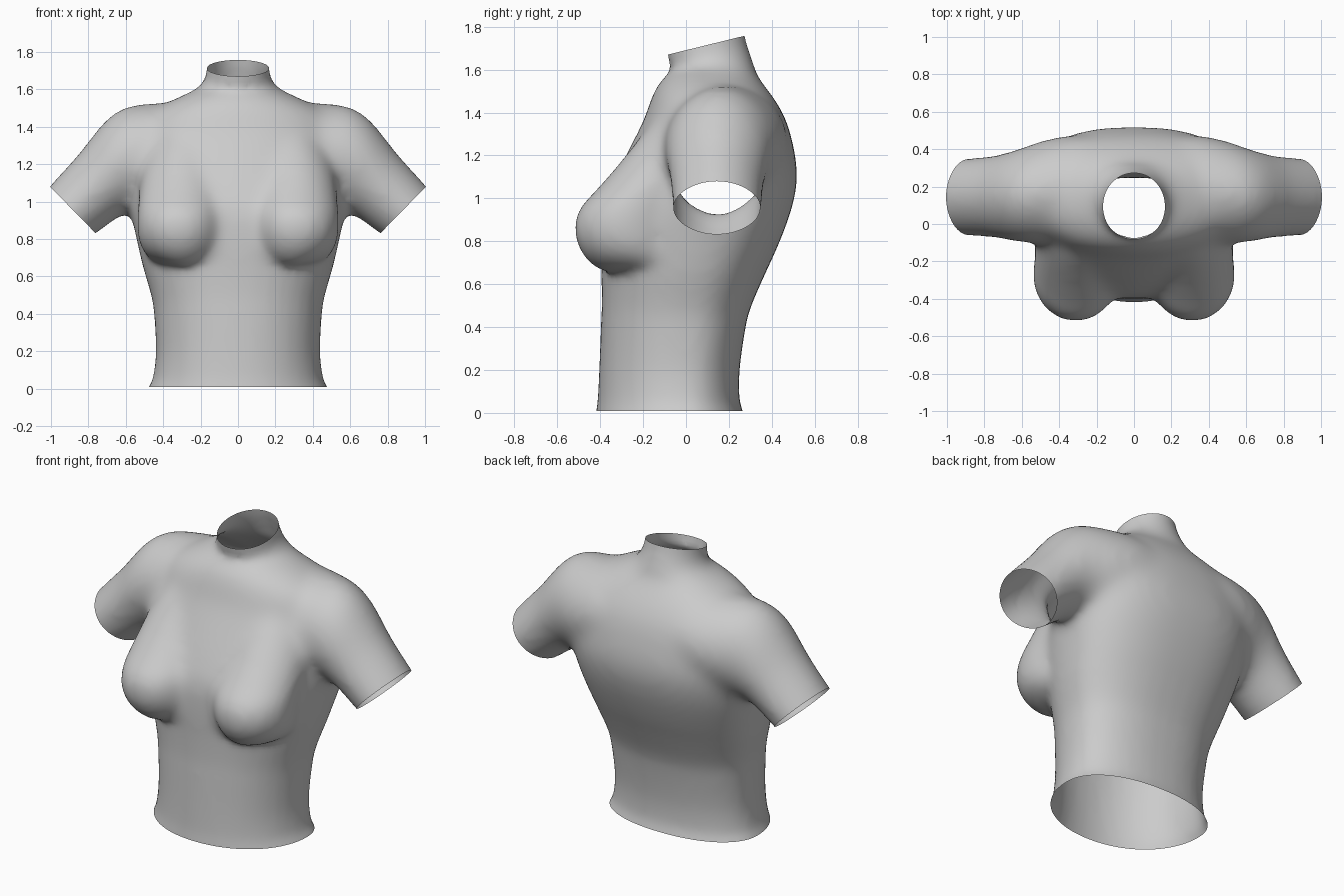
import bpy, bmesh, math
from mathutils import Vector

if "Cube" in bpy.data.objects:
    bpy.data.objects.remove(bpy.data.objects["Cube"])

N = 40


def loft(bm, rings):
    """Skin a list of closed point rings and cap both ends."""
    vs = [[bm.verts.new(p) for p in r] for r in rings]
    for a, b in zip(vs, vs[1:]):
        for i in range(len(a)):
            j = (i + 1) % len(a)
            bm.faces.new((a[i], a[j], b[j], b[i]))
    bm.faces.new(vs[0][::-1])
    bm.faces.new(vs[-1])


def spline(rows, steps=4):
    """Smoothly interpolate rows of ring parameters (Catmull-Rom)."""
    out = []
    for i in range(len(rows) - 1):
        quad = rows[max(i - 1, 0)], rows[i], rows[i + 1], rows[min(i + 2, len(rows) - 1)]
        for k in range(steps):
            t = k / steps
            out.append([b + .5 * t * (c - a + t * (2 * a - 5 * b + 4 * c - d + t * (3 * (b - c) + d - a)))
                        for a, b, c, d in zip(*quad)])
    return out + [rows[-1]]


def spow(v, p):
    return math.copysign(abs(v) ** p, v)


def flat_ring(z, cx, w, front, back, p, tilt=0.0, mid=0.5):
    """Rounded ring; mid places the widest point between front and back."""
    pts, cy = [], front + mid * (back - front)
    for i in range(N):
        a = 2 * math.pi * i / N
        s, q = math.sin(a), p if math.sin(a) > 0 else (p + 1) / 2
        y = cy + (back - cy if s > 0 else cy - front) * spow(s, q)
        pts.append((cx + w * spow(math.cos(a), q), y, z + tilt * (y - 0.1)))
    return pts


def arm_ring(tx, tz, bx, bz, y0, y1, side):
    t, b = Vector((tx, 0, tz)), Vector((bx, 0, bz))
    c, u = (t + b) / 2 + Vector((0, (y0 + y1) / 2, 0)), (t - b) / 2
    pts = []
    for i in range(N):
        a = 2 * math.pi * i / N
        p = c + u * spow(math.sin(a), 1.06) + Vector((0, (y1 - y0) / 2 * spow(math.cos(a), 1.06), 0))
        pts.append((p.x * side, p.y, p.z))
    return pts


def part(name, rings):
    bm = bmesh.new()
    loft(bm, rings)
    bmesh.ops.recalc_face_normals(bm, faces=bm.faces)
    me = bpy.data.meshes.new(name)
    bm.to_mesh(me)
    bm.free()
    ob = bpy.data.objects.new(name, me)
    bpy.context.collection.objects.link(ob)
    return ob


# Trunk and neck: z, centre x, half width, front y, back y, roundness, tilt, widest point
TRUNK = [(-.08, 0, .52, -.425, .29, .92, 0, .6), (0, 0, .482, -.42, .268, .92, 0, .6),
         (.06, 0, .455, -.412, .25, .9, 0, .6), (.2, 0, .439, -.405, .25, .88, 0, .6),
         (.4, 0, .449, -.397, .278, .86, 0, .59), (.5, 0, .465, -.393, .305, .86, 0, .58),
         (.65, 0, .508, -.395, .37, .86, 0, .57), (.78, 0, .54, -.40, .43, .84, 0, .57),
         (.95, 0, .573, -.39, .493, .82, 0, .57), (1.1, 0, .58, -.33, .52, .82, 0, .57),
         (1.25, 0, .575, -.255, .50, .82, 0, .56), (1.37, 0, .56, -.195, .465, .84, 0, .55),
         (1.46, 0, .50, -.165, .415, .88, 0, .54), (1.52, 0, .40, -.137, .37, .92, 0, .53),
         (1.57, 0, .29, -.095, .335, .95, 0, .5), (1.62, 0, .20, -.07, .31, 1, .1, .5),
         (1.70, 0, .168, -.085, .278, 1, .24, .5), (1.85, 0, .164, -.10, .25, 1, .24, .5)]

# Arms: top x, z, bottom x, z, front y, back y
ARM = [(.15, 1.53, .15, 1.08, -.06, .46), (.35, 1.53, .32, 1.0, -.11, .475),
       (.5, 1.522, .47, .96, -.105, .448), (.61, 1.503, .55, .95, -.1, .415),
       (.71, 1.432, .615, .93, -.09, .388), (.85, 1.256, .68, .885, -.07, .362),
       (1.006, 1.082, .762, .828, -.062, .35), (1.09, .98, .86, .765, -.06, .345)]

# Bust: z, centre x, half width, front y
BUST = [(.66, .29, .10, -.38), (.69, .30, .165, -.44), (.76, .31, .215, -.50), (.86, .312, .23, -.526),
        (.95, .31, .23, -.502), (1.03, .305, .228, -.43), (1.15, .30, .22, -.325), (1.28, .29, .2, -.22),
        (1.42, .28, .15, -.1)]

parts = [part("torso", [flat_ring(*r) for r in spline(TRUNK)])]
for s in (-1, 1):
    parts.append(part("arm", [arm_ring(*r, s) for r in spline(ARM)]))
    parts.append(part("breast", [flat_ring(z, s * cx, w, f, f + .5, 1) for z, cx, w, f in spline(BUST)]))

# Join and fuse into one smooth skin, blending the chest and shoulders more strongly
bpy.ops.object.select_all(action='DESELECT')
for o in parts:
    o.select_set(True)
torso = parts[0]
bpy.context.view_layer.objects.active = torso
bpy.ops.object.join()
m = torso.modifiers.new("fuse", 'REMESH')
m.mode, m.voxel_size = 'VOXEL', 0.022
bpy.ops.object.modifier_apply(modifier="fuse")
blend = torso.vertex_groups.new(name="blend")
for v in torso.data.vertices:
    x, z = abs(v.co.x), v.co.z
    w = min((z - .66) / .1, (1.56 - z) / .08, (.8 - x) / .15, 1)
    if w > 0:
        blend.add([v.index], w, 'REPLACE')
for name, count, group in (("blend", 30, "blend"), ("soften", 8, "")):
    m = torso.modifiers.new(name, 'SMOOTH')
    m.factor, m.iterations, m.vertex_group = 0.5, count, group
    bpy.ops.object.modifier_apply(modifier=name)

# Trim the waist, neck and sleeves to open rims
bm = bmesh.new()
bm.from_mesh(torso.data)


def trim(co, no, test):
    fs = [f for f in bm.faces if test(f.calc_center_median())]
    es = {e for f in fs for e in f.edges}
    vs = {v for f in fs for v in f.verts}
    bmesh.ops.bisect_plane(bm, geom=fs + list(es) + list(vs), plane_co=co, plane_no=no, clear_outer=True)


trim((0, 0, .008), (0, 0, -1), lambda c: c.z < .3)
trim((0, -.085, 1.67), (0, -.245, 1), lambda c: c.z > 1.55)
for s in (-1, 1):
    trim((s * .8825, .14, .955), (s * .715, 0, -.70), lambda c: c.x * s > .62)
bm.to_mesh(torso.data)
bm.free()
torso.name = "torso"
bpy.ops.object.shade_smooth()
